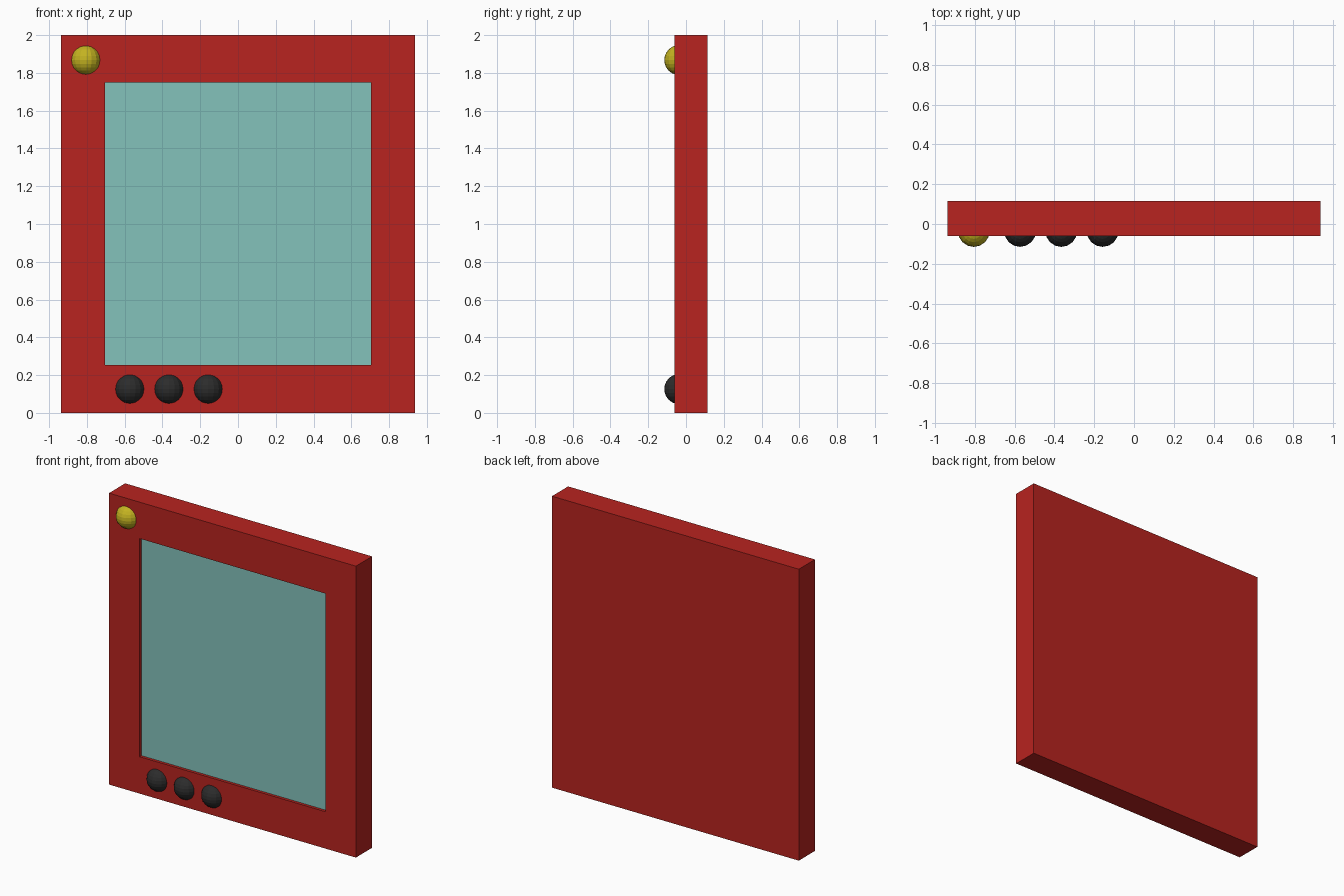
import bpy, bmesh

if "Cube" in bpy.data.objects:
    bpy.data.objects.remove(bpy.data.objects["Cube"])

W, H = 0.937, 2.0            # half width, height
FRONT, BACK = -0.06, 0.115   # body faces in y
SX, SZ0, SZ1 = 0.705, 0.253, 1.75  # screen opening
DEPTH = 0.02                 # screen recess


def material(name, rgb):
    m = bpy.data.materials.new(name)
    m.diffuse_color = (*rgb, 1)
    m.use_nodes = True
    m.node_tree.nodes["Principled BSDF"].inputs["Base Color"].default_value = m.diffuse_color
    return m


def add_object(name, bm, mat):
    mesh = bpy.data.meshes.new(name)
    bm.to_mesh(mesh)
    bm.free()
    mesh.materials.append(mat)
    ob = bpy.data.objects.new(name, mesh)
    bpy.context.collection.objects.link(ob)
    return ob


red = material("red", (0.48, 0.017, 0.014))
teal = material("teal", (0.23, 0.54, 0.50))
yellow = material("yellow", (0.55, 0.45, 0.015))
black = material("black", (0.025, 0.025, 0.025))

# Body: a slab with a shallow opening inset into its front
bm = bmesh.new()
bmesh.ops.create_cube(bm, size=2)
for v in bm.verts:
    v.co.x *= W
    v.co.y = FRONT if v.co.y < 0 else BACK
    v.co.z = H if v.co.z > 0 else 0
bm.normal_update()
front = min(bm.faces, key=lambda f: f.normal.y)
bmesh.ops.inset_region(bm, faces=[front], thickness=0.2)
for v in front.verts:
    v.co.x = SX if v.co.x > 0 else -SX
    v.co.z = SZ1 if v.co.z > 1 else SZ0
ext = bmesh.ops.extrude_discrete_faces(bm, faces=[front])
floor = ext["faces"][0]
for v in floor.verts:
    v.co.y += DEPTH
bmesh.ops.delete(bm, geom=[floor], context='FACES_ONLY')
add_object("body", bm, red)

# Screen: fills the floor of the opening
bm = bmesh.new()
y = FRONT + DEPTH
bm.faces.new([bm.verts.new(p) for p in
              ((-SX, y, SZ0), (SX, y, SZ0), (SX, y, SZ1), (-SX, y, SZ1))])
add_object("screen", bm, teal)


# Round buttons half sunk into the front
def button(name, x, z, mat):
    bm = bmesh.new()
    bmesh.ops.create_uvsphere(bm, u_segments=16, v_segments=12, radius=0.08)
    ob = add_object(name, bm, mat)
    ob.location = (x, -0.035, z)


button("indicator_light", -0.806, 1.868, yellow)
for i, x in enumerate((-0.573, -0.366, -0.158)):
    button(f"button_{i + 1}", x, 0.126, black)
